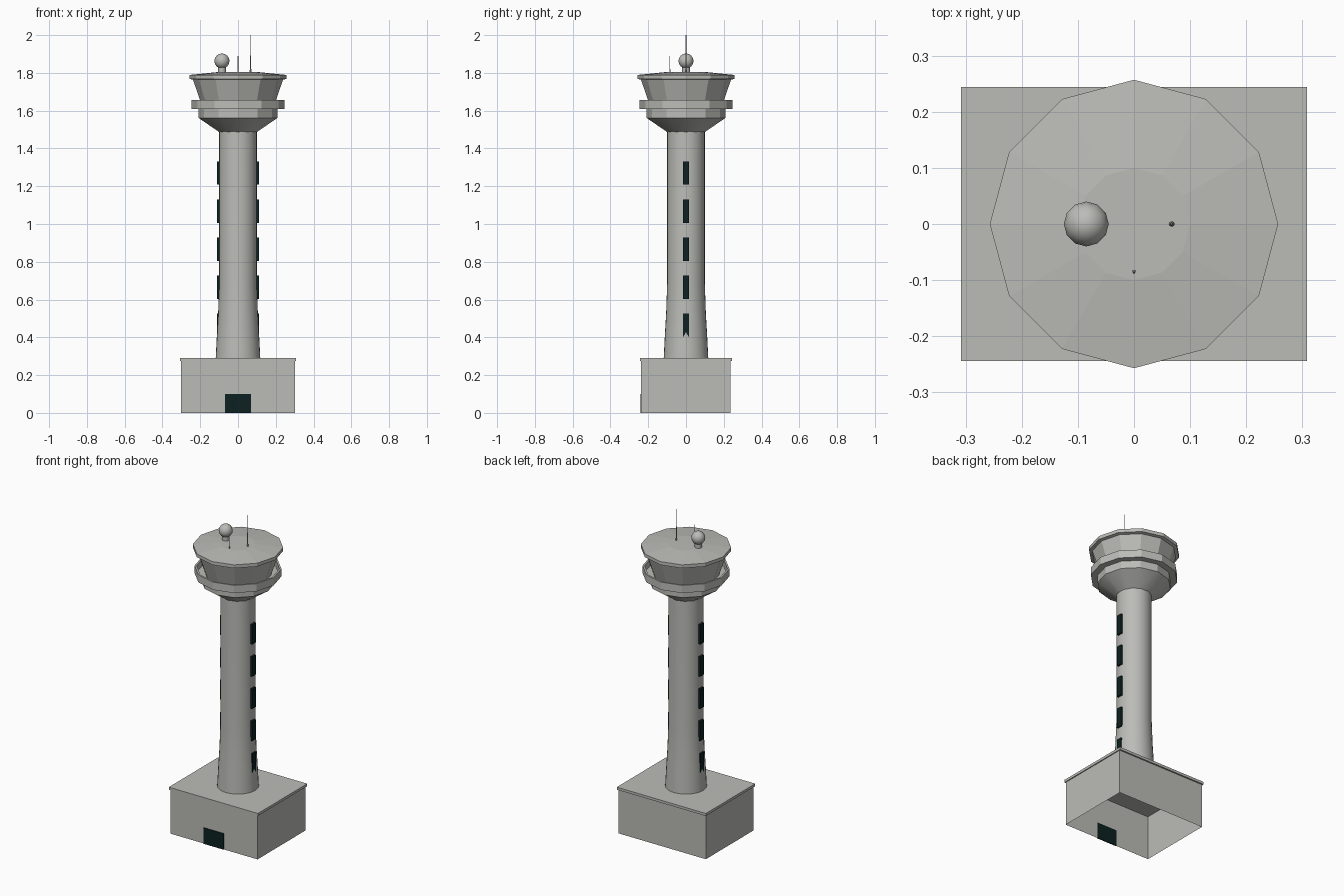
import bpy, bmesh, math
from mathutils import Matrix

if "Cube" in bpy.data.objects:
    bpy.data.objects.remove(bpy.data.objects["Cube"])


def material(name, rgb):
    m = bpy.data.materials.new(name)
    m.use_nodes = True
    m.diffuse_color = (*rgb, 1)
    m.node_tree.nodes["Principled BSDF"].inputs["Base Color"].default_value = (*rgb, 1)
    return m


concrete = material("concrete grey", (0.5, 0.5, 0.475))
glass = material("dark glass", (0.004, 0.015, 0.015))


def finish(name, bm, mat, smooth=False):
    mesh = bpy.data.meshes.new(name)
    bmesh.ops.recalc_face_normals(bm, faces=bm.faces)
    for f in bm.faces:
        f.smooth = smooth
    bm.to_mesh(mesh)
    bm.free()
    mesh.materials.append(mat)
    ob = bpy.data.objects.new(name, mesh)
    bpy.context.collection.objects.link(ob)
    return ob


def box(name, lo, hi, mat, open_bottom=False):
    bm = bmesh.new()
    size = [b - a for a, b in zip(lo, hi)]
    mid = [(a + b) / 2 for a, b in zip(lo, hi)]
    bmesh.ops.create_cube(bm, size=1, matrix=Matrix.Translation(mid) @ Matrix.Diagonal((*size, 1)))
    if open_bottom:
        bmesh.ops.delete(bm, geom=[f for f in bm.faces if f.normal.z < -0.5], context='FACES')
    return finish(name, bm, mat)


def lathe(name, profile, sides, smooth=False, at=(0, 0), closed=False, mat=concrete):
    """Spin (radius, height) points round a vertical axis; ends are capped unless closed."""
    bm = bmesh.new()
    rings = []
    for r, z in profile:
        rings.append([bm.verts.new((at[0] + r * math.cos(math.tau * i / sides),
                                    at[1] + r * math.sin(math.tau * i / sides), z))
                      for i in range(sides)])
    pairs = list(zip(rings, rings[1:])) + ([(rings[-1], rings[0])] if closed else [])
    for a, b in pairs:
        for i in range(sides):
            j = (i + 1) % sides
            bm.faces.new((a[i], a[j], b[j], b[i]))
    if not closed:
        bm.faces.new(rings[0][::-1])
        bm.faces.new(rings[-1])
    ob = finish(name, bm, mat, smooth)
    if smooth:
        bpy.ops.object.select_all(action='DESELECT')
        ob.select_set(True)
        bpy.context.view_layer.objects.active = ob
        bpy.ops.object.shade_smooth_by_angle(angle=math.radians(35))
    return ob


# Ground building: hollow walls, overhanging roof slab, front door
box("base_walls", (-0.302, -0.238, 0), (0.302, 0.235, 0.276), concrete, open_bottom=True)
box("base_roof", (-0.308, -0.244, 0.275), (0.308, 0.244, 0.291), concrete)
box("door", (-0.07, -0.242, 0), (0.07, -0.236, 0.1), glass)

# Flared shaft
lathe("shaft", [(0.118, 0.29), (0.112, 0.41), (0.105, 0.53), (0.1, 0.68), (0.1, 1.49)], 32, True)

# Stair windows on both sides of the shaft
for side, label in ((1, "left"), (-1, "right")):
    for k in range(5):
        z = 0.402 + k * 0.2015
        x = sorted((side * 0.098, side * 0.111))
        box(f"{label}_window_{k + 1}", (x[0], -0.017, z), (x[1], 0.017, z + 0.124), glass)

# Control room: funnel, lower band, walkway, parapet, slanted cab, roof
lathe("funnel", [(0.1, 1.487), (0.208, 1.561)], 12, True)
lathe("lower_band", [(0.208, 1.561), (0.208, 1.609)], 12)
lathe("walkway", [(0.24, 1.608), (0.24, 1.614)], 12)
lathe("parapet", [(0.247, 1.608), (0.247, 1.656), (0.236, 1.656), (0.236, 1.608)], 12, closed=True)
lathe("cab", [(0.187, 1.612), (0.24, 1.77)], 12)
lathe("cab_roof", [(0.24, 1.764), (0.257, 1.768), (0.257, 1.789), (0.1, 1.805)], 12)

# Radar dome on its pedestal
lathe("dome_pedestal", [(0.021, 1.79), (0.021, 1.84)], 12, True, at=(-0.085, 0))
bm = bmesh.new()
bmesh.ops.create_uvsphere(bm, u_segments=12, v_segments=8, radius=0.04,
                          matrix=Matrix.Translation((-0.085, 0, 1.863)))
finish("radar_dome", bm, concrete, True)

# Antennas
lathe("tall_antenna", [(0.005, 1.79), (0.005, 1.815), (0.003, 1.82), (0.003, 1.89),
                       (0.0015, 1.895), (0.0015, 2.0)], 8, at=(0.067, 0))
lathe("short_antenna", [(0.003, 1.79), (0.003, 1.815), (0.0015, 1.82), (0.0015, 1.89)],
      8, at=(0, -0.085))
